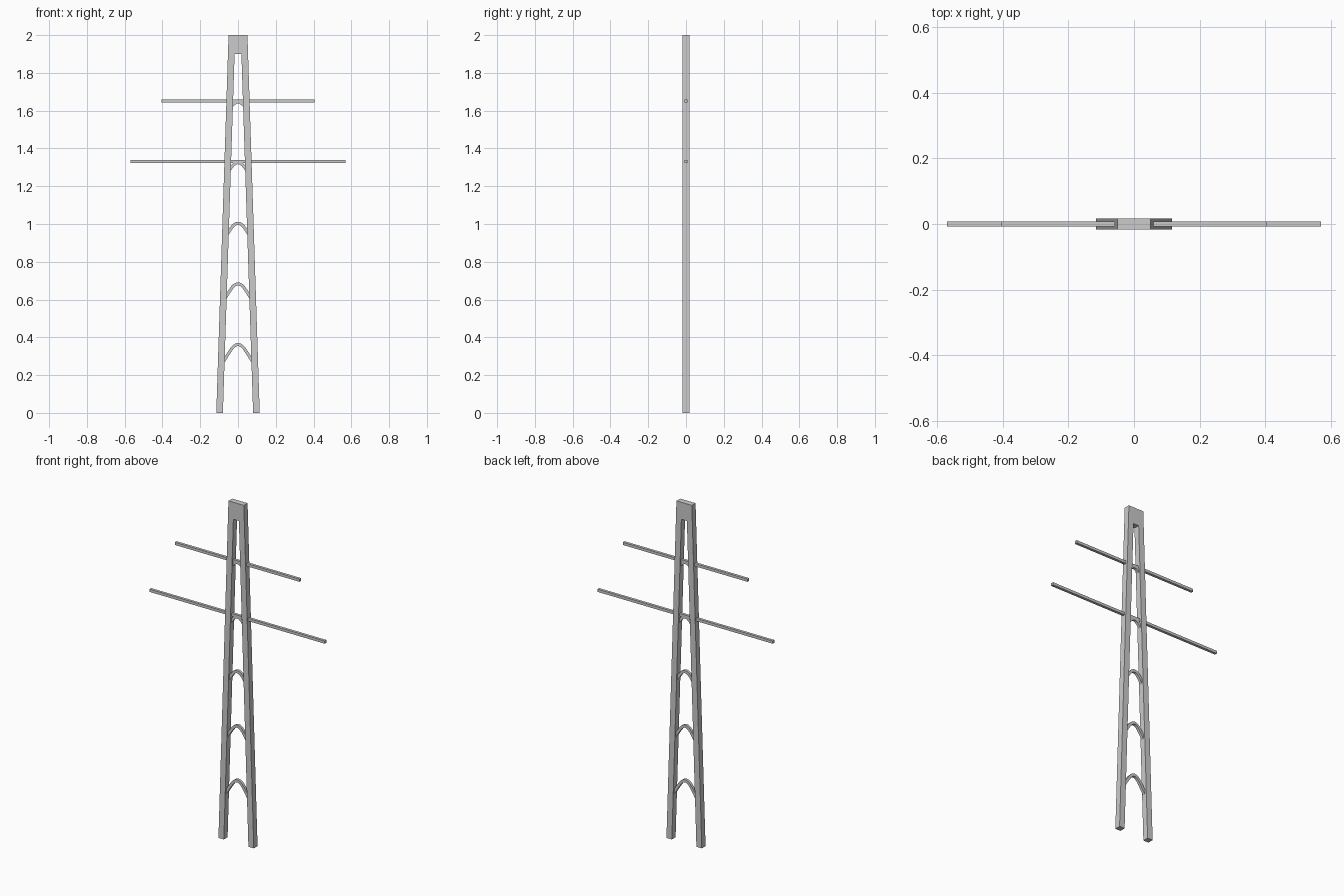
import bpy, bmesh
from mathutils import Vector

if "Cube" in bpy.data.objects:
    bpy.data.objects.remove(bpy.data.objects["Cube"])


def prism(name, outline, half_depth):
    """Extrude a front-view (x, z) outline symmetrically along y."""
    bm = bmesh.new()
    face = bm.faces.new([bm.verts.new((x, -half_depth, z)) for x, z in outline])
    ext = bmesh.ops.extrude_face_region(bm, geom=[face])
    moved = [v for v in ext["geom"] if isinstance(v, bmesh.types.BMVert)]
    bmesh.ops.translate(bm, verts=moved, vec=(0, 2 * half_depth, 0))
    bmesh.ops.recalc_face_normals(bm, faces=bm.faces)
    mesh = bpy.data.meshes.new(name)
    bm.to_mesh(mesh)
    bm.free()
    obj = bpy.data.objects.new(name, mesh)
    bpy.context.collection.objects.link(obj)
    return obj


def mirrored(half):
    return half + [(-x, z) for x, z in reversed(half)]


# Tapered A-frame: two legs joined by a solid cap
prism("tower_frame",
      mirrored([(0.05, 2.0), (0.115, 0.0), (0.08, 0.0), (0.018, 1.9)]), 0.0175)

# Horizontal cross arms
R = 0.008
for name, reach, z in (("upper_cross_arm", 0.405, 1.65), ("lower_cross_arm", 0.57, 1.33)):
    prism(name, mirrored([(reach, z + R), (reach, z - R)]), R)

# Arched braces: one shared curve, cut off inside the legs
CURVE = [(0, 0), (0.01, -0.002), (0.02, -0.008), (0.03, -0.018), (0.04, -0.032),
         (0.05, -0.047), (0.06, -0.063), (0.075, -0.087), (0.09, -0.111)]


def arch(name, top):
    limit = 0.081 - 0.0326 * top + 0.018
    half = [p for p in CURVE if p[0] < limit]
    path = [Vector((-x, z)) for x, z in reversed(half[1:])] + [Vector(p) for p in half]
    upper, lower = [], []
    for i, p in enumerate(path):
        t = (path[min(i + 1, len(path) - 1)] - path[max(i - 1, 0)]).normalized()
        n = Vector((-t.y, t.x)) * R
        c = p + Vector((0, top - R))
        upper.append(tuple(c + n))
        lower.append(tuple(c - n))
    prism(name, upper + lower[::-1], R)


for i in range(5):
    arch(f"arched_brace_{i + 1}", 0.37 + 0.321 * i)
